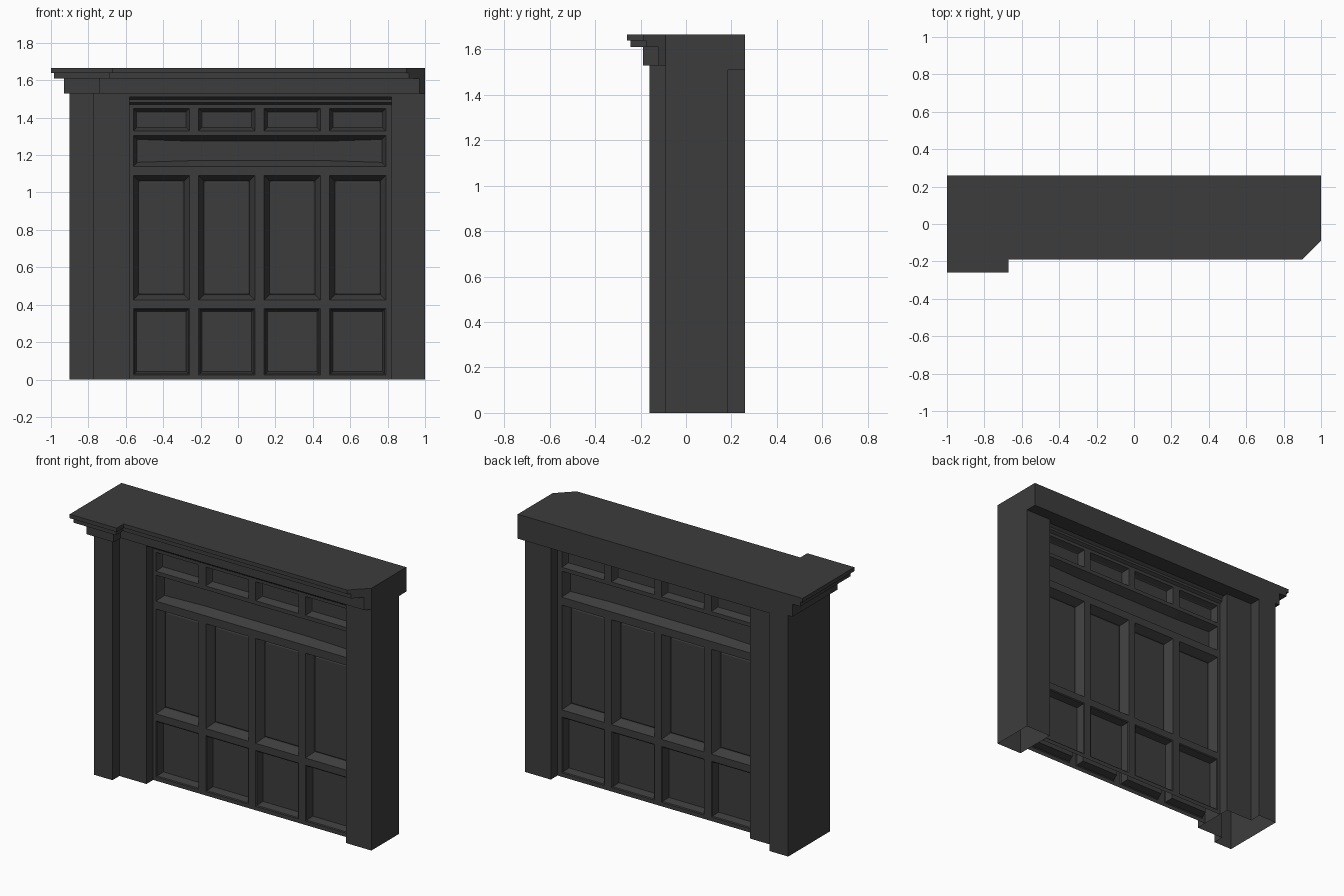
import bpy, bmesh

cube = bpy.data.objects.get("Cube")
if cube:
    bpy.data.objects.remove(cube, do_unlink=True)

# One dark painted finish
COLOR = (0.046, 0.046, 0.046, 1.0)
paint = bpy.data.materials.new("charcoal_paint")
paint.use_nodes = True
paint.diffuse_color = COLOR
bsdf = paint.node_tree.nodes["Principled BSDF"]
bsdf.inputs["Base Color"].default_value = COLOR
bsdf.inputs["Roughness"].default_value = 0.8

# Shared dimensions
BACK = 0.26                          # rear of the lintel and end column
PIER_FRONT, PIER_BACK = -0.09, 0.185
COL_FRONT = -0.16
LEFT, COL_X, OPEN_L, OPEN_R, RIGHT = -0.9, -0.77, -0.58, 0.82, 1.0
OPEN_TOP, CORNICE = 1.51, 1.53
MID = (PIER_FRONT + PIER_BACK) / 2   # centre plane of the panelling
FACE = -0.07                         # panelling face, relative to MID


def finish(name, bm):
    mesh = bpy.data.meshes.new(name)
    bm.to_mesh(mesh)
    bm.free()
    mesh.materials.append(paint)
    obj = bpy.data.objects.new(name, mesh)
    bpy.context.collection.objects.link(obj)
    return obj


def prism(name, outline, z0, z1):
    """Extrude a plan outline upward; parts on the floor are open below."""
    bm = bmesh.new()
    base = bm.faces.new([bm.verts.new((x, y, z0)) for x, y in outline])
    top = bmesh.ops.extrude_face_region(bm, geom=[base], use_keep_orig=True)["geom"]
    for v in top:
        if isinstance(v, bmesh.types.BMVert):
            v.co.z = z1
    bmesh.ops.recalc_face_normals(bm, faces=bm.faces[:])
    if z0 == 0:
        bmesh.ops.delete(bm, geom=[base], context="FACES_ONLY")
    return finish(name, bm)


def rect(x0, x1, y0, y1):
    return [(x0, y0), (x1, y0), (x1, y1), (x0, y1)]


# End column with its stepped return, and the plain pier opposite
prism("column_and_return", [
    (LEFT, BACK), (LEFT, COL_FRONT), (COL_X, COL_FRONT), (COL_X, PIER_FRONT),
    (OPEN_L, PIER_FRONT), (OPEN_L, PIER_BACK), (COL_X, PIER_BACK), (COL_X, BACK),
], 0, CORNICE)
prism("plain_pier", rect(OPEN_R, RIGHT, PIER_FRONT, PIER_BACK), 0, OPEN_TOP)
prism("lintel", rect(COL_X, RIGHT, PIER_FRONT, BACK), OPEN_TOP, CORNICE)

# Stepped cornice following the wall line, mitred off at the plain end
for name, out, z0, z1 in (("cornice_lower", 0.03, CORNICE, 1.61),
                          ("cornice_middle", 0.085, 1.61, 1.64),
                          ("cornice_top", 0.1, 1.64, 1.665)):
    prism(name, [
        (LEFT - out, BACK), (LEFT - out, COL_FRONT - out),
        (COL_X + out, COL_FRONT - out), (COL_X + out, PIER_FRONT - out),
        (RIGHT - out, PIER_FRONT - out), (RIGHT, PIER_FRONT), (RIGHT, BACK),
    ], z0, z1)

# Panelling: a grid of rails and stiles with sunk panels, mirrored to the back
xs = [OPEN_L]
for i in range(4):
    start = -0.56 + 0.35 * i
    xs += [start, start + 0.3]
xs.append(OPEN_R)
zs = [0, 0.025, 0.38, 0.425, 1.09, 1.14, 1.305, 1.33, 1.45, OPEN_TOP]

bm = bmesh.new()
grid = [[bm.verts.new((x, FACE, z)) for x in xs] for z in zs]
cells = [[bm.faces.new((grid[r][c], grid[r][c + 1], grid[r + 1][c + 1], grid[r + 1][c]))
          for c in range(len(xs) - 1)] for r in range(len(zs) - 1)]
bm.normal_update()


def sink(face, *steps):
    for width, depth in steps:
        bmesh.ops.inset_individual(bm, faces=[face], thickness=width, depth=depth)
        bm.normal_update()


for col in range(1, 8, 2):
    sink(cells[1][col], (0.008, -0.004), (0.016, -0.045))
    sink(cells[3][col], (0.036, -0.045), (0.004, -0.01), (0.012, 0.004))
    sink(cells[7][col], (0.02, -0.035), (0.006, -0.005))
frieze = bmesh.ops.dissolve_faces(bm, faces=cells[5][1:-1], use_verts=False)["region"][0]
bm.normal_update()
sink(frieze, (0.03, -0.055))

panelling = finish("panelling", bm)
panelling.location.y = MID
mirror = panelling.modifiers.new("back_side", "MIRROR")
mirror.use_axis = (False, True, False)

# Stepped moulding under the lintel, on both faces of the panelling
profile = [(0, 1.47), (0.018, 1.482), (0.018, 1.497), (0.035, OPEN_TOP), (0, OPEN_TOP)]
bm = bmesh.new()
ends = [[bm.verts.new((x, FACE - out, z)) for out, z in profile] for x in (OPEN_L, OPEN_R)]
n = len(profile)
for end in ends:
    bm.faces.new(end)
for i in range(n):
    j = (i + 1) % n
    bm.faces.new((ends[0][i], ends[0][j], ends[1][j], ends[1][i]))
bmesh.ops.recalc_face_normals(bm, faces=bm.faces[:])
moulding = finish("head_moulding", bm)
moulding.location.y = MID
mirror = moulding.modifiers.new("back_side", "MIRROR")
mirror.use_axis = (False, True, False)
